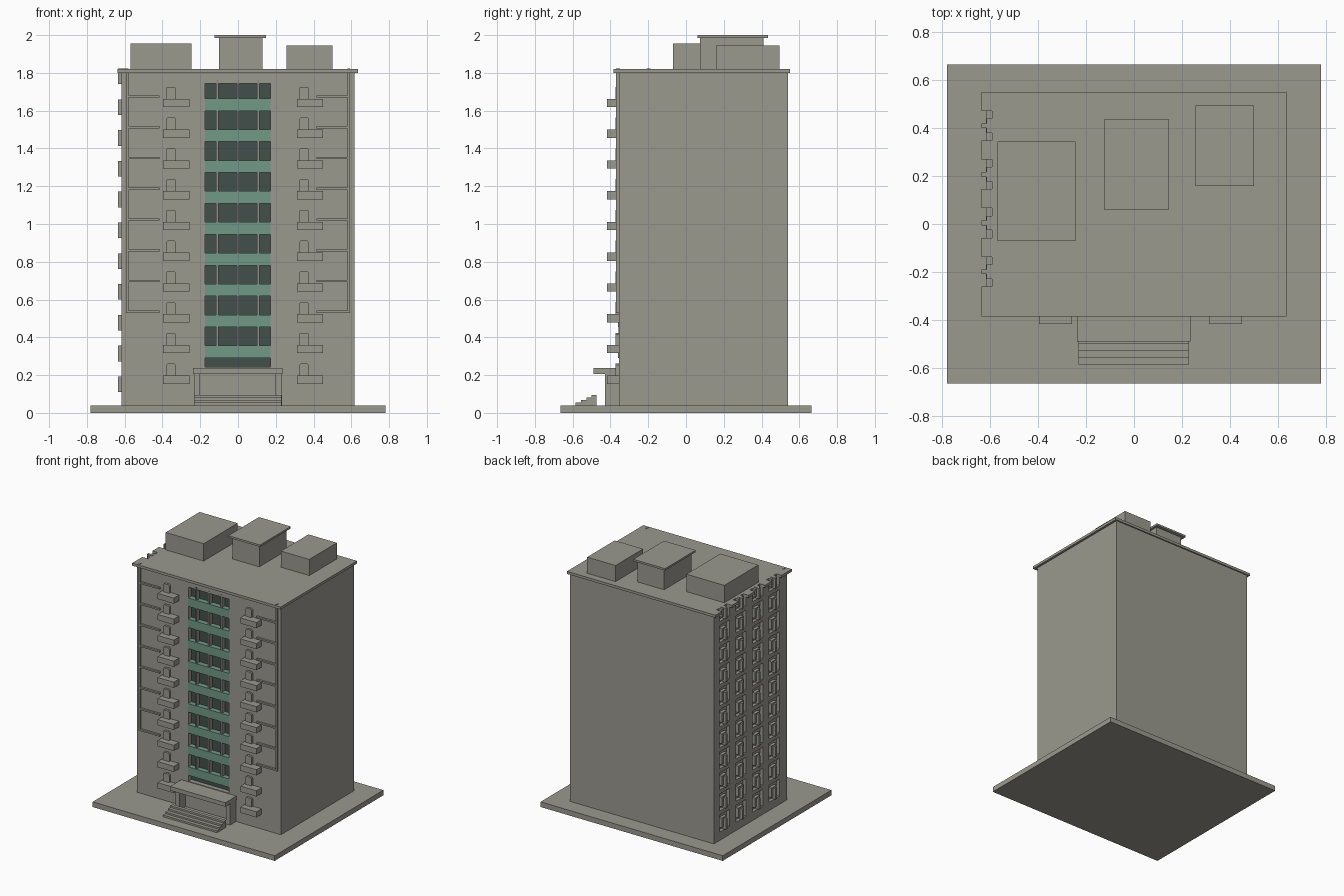
import bpy, bmesh

if "Cube" in bpy.data.objects:
    bpy.data.objects.remove(bpy.data.objects["Cube"])


def material(name, rgb):
    m = bpy.data.materials.new(name)
    m.diffuse_color = (*rgb, 1)
    m.use_nodes = True
    m.node_tree.nodes["Principled BSDF"].inputs["Base Color"].default_value = m.diffuse_color
    return m


CONCRETE = material("concrete grey", (0.325, 0.32, 0.275))
GREEN = material("green panel", (0.165, 0.315, 0.24))
GLASS = material("dark glass", (0.055, 0.08, 0.07))
POST = material("warm grey", (0.30, 0.275, 0.25))


def finish(name, bm, mat):
    bmesh.ops.recalc_face_normals(bm, faces=bm.faces)
    me = bpy.data.meshes.new(name)
    bm.to_mesh(me)
    bm.free()
    ob = bpy.data.objects.new(name, me)
    me.materials.append(mat)
    bpy.context.collection.objects.link(ob)
    return ob


def boxes(name, ranges, mat=CONCRETE):
    """One object from boxes given as (x0, x1, y0, y1, z0, z1)."""
    bm = bmesh.new()
    for x0, x1, y0, y1, z0, z1 in ranges:
        vs = bmesh.ops.create_cube(bm, size=1)["verts"]
        for v in vs:
            v.co.x = x1 if v.co.x > 0 else x0
            v.co.y = y1 if v.co.y > 0 else y0
            v.co.z = z1 if v.co.z > 0 else z0
    return finish(name, bm, mat)


def prisms(name, profiles, y0, y1, mat=CONCRETE):
    """Extrude x-z outlines along y."""
    bm = bmesh.new()
    for pts in profiles:
        f = bm.faces.new([bm.verts.new((x, y0, z)) for x, z in pts])
        new = bmesh.ops.extrude_face_region(bm, geom=[f])["geom"]
        bmesh.ops.translate(bm, vec=(0, y1 - y0, 0),
                            verts=[g for g in new if isinstance(g, bmesh.types.BMVert)])
    return finish(name, bm, mat)


def cut(target, cutter):
    mod = target.modifiers.new("cut", 'BOOLEAN')
    mod.operation = 'DIFFERENCE'
    mod.solver = 'EXACT'
    mod.object = cutter
    bpy.context.view_layer.objects.active = target
    bpy.ops.object.modifier_apply(modifier=mod.name)


FLOOR = 0.1635
FRONT = -0.355
SIDE = -0.617
TOP = 1.82

# Ground slab, tower and roof slab
boxes("ground_slab", [(-0.78, 0.78, -0.665, 0.665, 0, 0.04)])
tower = boxes("tower", [(SIDE, 0.617, FRONT, 0.54, 0.04, 1.805)])
roof = boxes("roof_slab", [(-0.637, 0.635, -0.385, 0.55, 1.8, TOP)])

# Recesses: side windows and central glazed strip
columns = [0.41 - 0.203 * i for i in range(4)]
rows = [0.11 + 0.163 * i for i in range(11)]
cutter = boxes("window_cutter", [(-0.7, -0.592, y - 0.062, y + 0.062, z - 0.005, z + 0.125)
                                 for y in columns for z in rows])
strip_cutter = boxes("strip_cutter", [(-0.175, 0.172, -0.5, -0.315, 0.243, 1.745)])
cut(tower, cutter)
cut(tower, strip_cutter)
cut(roof, cutter)
for helper in (cutter, strip_cutter):
    bpy.data.objects.remove(helper)

# Side window posts and shallow sashes
boxes("side_window_posts", [(-0.635, -0.59, y - 0.01, y + 0.01, z, z + 0.083)
                            for y in columns for z in rows])
boxes("side_window_sashes", [(-0.615, -0.59, y - 0.03, y + 0.03, z + 0.015, min(z + 0.09, TOP))
                             for y in columns for z in rows])

# Central strip: glass, green bands, upright posts
boxes("strip_glass", [(-0.175, 0.172, -0.32, -0.313, 0.243, 1.745)], GLASS)
bands = [0.291 + FLOOR * i for i in range(9)]
boxes("green_bands", [(-0.176, 0.173, -0.36, -0.315, z, z + 0.065) for z in bands], GREEN)
boxes("strip_posts", [(x - 0.006, x + 0.006, -0.357, -0.315, z + 0.065, z + FLOOR)
                      for x in (-0.11, 0, 0.107) for z in bands], POST)

# Front balconies with a chamfered window above each
levels = [0.153 + FLOOR * i * 0.996 for i in range(10)]
boxes("balconies", [(x, x + 0.138, -0.417, FRONT + 0.005, z, z + 0.044)
                    for x in (-0.396, 0.312) for z in levels])
windows = []
for x in (-0.381, 0.323):
    for z in levels:
        b, t, w = z + 0.044, z + 0.108, 0.053
        windows.append([(x, b), (x + w, b), (x + w, t - 0.008), (x + w - 0.008, t),
                        (x + 0.008, t), (x, t - 0.008)])
prisms("balcony_windows", windows, -0.372, FRONT + 0.005)

# Raised trim lines near the front corners
trims = []
for s in (-1, 1):
    xs = sorted((s * 0.593, s * 0.581))
    trims.append((*xs, -0.371, FRONT + 0.005, 0.53, TOP + 0.004))
    xs = sorted((s * 0.583, s * 0.415))
    for i in range(8):
        z = 0.53 + 0.1628 * i
        trims.append((*xs, -0.37, FRONT + 0.005, z, z + 0.012))
boxes("corner_trims", trims)

# Entrance: canopy, side walls, steps
boxes("entrance_canopy", [(-0.238, 0.235, -0.49, FRONT + 0.005, 0.206, 0.238)])
boxes("entrance_walls", [(x, x + 0.034, -0.43, FRONT + 0.005, 0.035, 0.207)
                         for x in (-0.234, 0.198)])
boxes("entrance_steps", [(-0.232, 0.23, y, -0.473, 0.035, z) for y, z in
                         ((-0.585, 0.054), (-0.557, 0.067), (-0.528, 0.081), (-0.5, 0.095))])

# Rooftop blocks
boxes("roof_block_left", [(-0.57, -0.245, -0.07, 0.345, TOP - 0.005, 1.955)])
boxes("roof_block_middle", [(-0.1, 0.13, 0.075, 0.41, TOP - 0.005, 1.987)])
boxes("roof_block_cap", [(-0.125, 0.147, 0.06, 0.435, 1.985, 2.0)])
boxes("roof_block_right", [(0.257, 0.5, 0.158, 0.495, TOP - 0.005, 1.945)])
